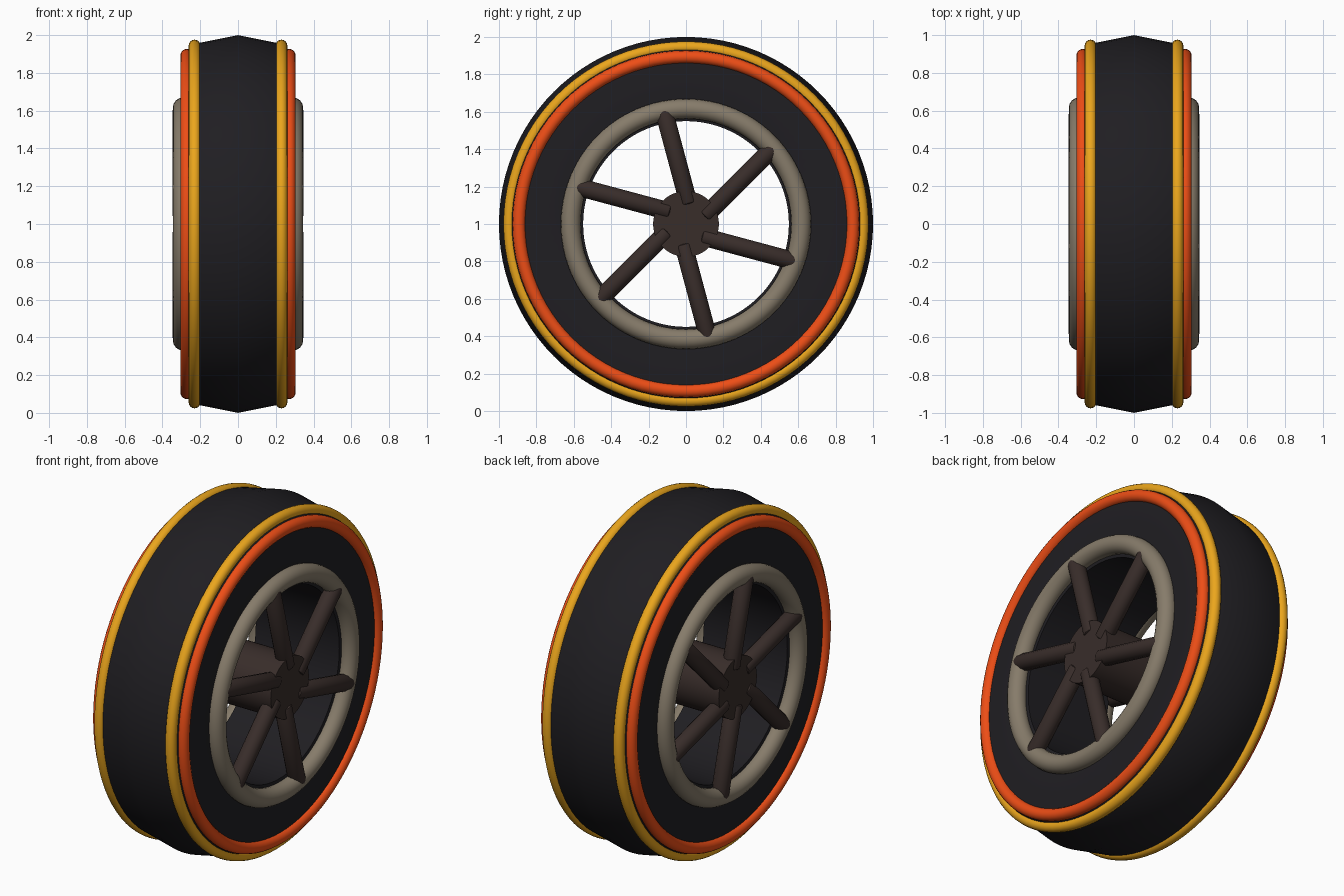
import bpy, bmesh, math
from mathutils import Matrix, Vector

if "Cube" in bpy.data.objects:
    bpy.data.objects.remove(bpy.data.objects["Cube"])

CENTRE = Vector((0, 0, 1))


def material(name, rgb):
    m = bpy.data.materials.new(name)
    m.diffuse_color = (*rgb, 1)
    m.use_nodes = True
    m.node_tree.nodes["Principled BSDF"].inputs["Base Color"].default_value = m.diffuse_color
    return m


BLACK = material("rubber", (0.014, 0.013, 0.016))
YELLOW = material("yellow", (0.83, 0.38, 0.012))
ORANGE = material("orange", (0.85, 0.075, 0.008))
GREY = material("rim_grey", (0.24, 0.20, 0.145))
BROWN = material("brown", (0.04, 0.026, 0.023))


def finish(bm, name, mat, angle=30):
    bmesh.ops.recalc_face_normals(bm, faces=bm.faces)
    me = bpy.data.meshes.new(name)
    bm.to_mesh(me)
    bm.free()
    ob = bpy.data.objects.new(name, me)
    bpy.context.collection.objects.link(ob)
    me.materials.append(mat)
    ob.location = CENTRE
    bpy.ops.object.select_all(action='DESELECT')
    ob.select_set(True)
    bpy.context.view_layer.objects.active = ob
    bpy.ops.object.shade_smooth_by_angle(angle=math.radians(angle))
    return ob


def lathe(name, profile, mat, segments=96):
    """Revolve a closed (x, radius) profile about the x axis."""
    bm = bmesh.new()
    rings = []
    for i in range(segments):
        a = 2 * math.pi * i / segments
        rings.append([bm.verts.new((x, r * math.cos(a), r * math.sin(a)))
                      for x, r in profile])
    n = len(profile)
    for i in range(segments):
        p, q = rings[i], rings[(i + 1) % segments]
        for j in range(n):
            k = (j + 1) % n
            bm.faces.new((p[j], p[k], q[k], q[j]))
    return finish(bm, name, mat)


def hoop(name, x, major, minor, mat):
    steps = [2 * math.pi * i / 16 for i in range(16)]
    return lathe(name, [(x + minor * math.cos(t), major + minor * math.sin(t))
                        for t in steps], mat)


def rod(bm, radius, length, sides, bevel, matrix):
    """Chamfered cylinder along local z, added to bm."""
    verts = bmesh.ops.create_cone(bm, cap_ends=True, segments=sides, radius1=radius,
                                  radius2=radius, depth=length)['verts']
    rim = {e for v in verts for e in v.link_edges
           if abs(e.verts[0].co.z - e.verts[1].co.z) < 1e-5}
    new = set(verts)
    if bevel:
        res = bmesh.ops.bevel(bm, geom=list(rim), offset=bevel, segments=2,
                              profile=0.5, affect='EDGES')
        new = {v for v in verts if v.is_valid} | set(res['verts'])
    bmesh.ops.transform(bm, matrix=matrix, verts=list(new))


# Tyre: crowned tread, flat sidewalls, open bore
half = [(0.20, 0.96), (0.25, 0.94), (0.275, 0.91), (0.28, 0.87), (0.28, 0.60), (0.27, 0.55)]
lathe("tyre", [(0, 1.0)] + half + [(-x, r) for x, r in reversed(half)], BLACK)

# Hub axle through the full width
bm = bmesh.new()
rod(bm, 0.176, 0.67, 48, 0, Matrix.Rotation(math.pi / 2, 4, 'Y'))
finish(bm, "hub", BROWN)

# Hoops and spokes on each side
for side, s in (("right", 1), ("left", -1)):
    hoop(f"yellow_hoop_{side}", s * 0.23, 0.945, 0.031, YELLOW)
    hoop(f"orange_hoop_{side}", s * 0.271, 0.893, 0.034, ORANGE)
    hoop(f"rim_ring_{side}", s * 0.292, 0.616, 0.053, GREY)

    # Six spokes, each set slightly off the wheel centre
    for i in range(6):
        a = math.radians(45 + 60 * i)
        along = Vector((0, math.cos(a), math.sin(a)))
        across = Vector((0, math.sin(a), -math.cos(a)))
        pos = along * 0.36 + across * 0.042 + Vector((s * 0.30, 0, 0))
        turn = along.to_track_quat('Z', 'X').to_matrix().to_4x4()
        bm = bmesh.new()
        rod(bm, 0.048, 0.52, 12, 0.012, Matrix.Translation(pos) @ turn)
        finish(bm, f"spoke_{side}_{i + 1}", BROWN, 35)
